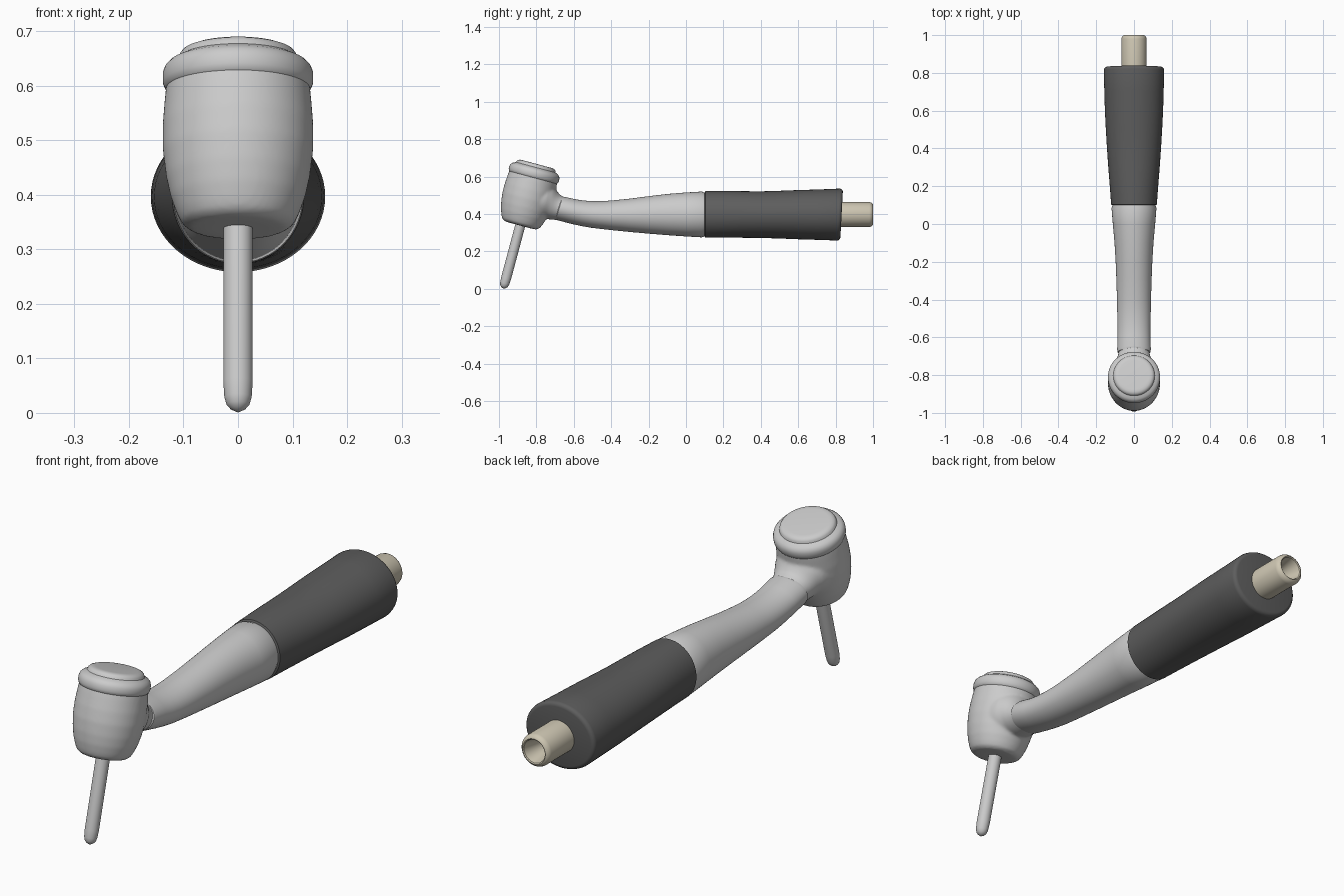
import bpy, bmesh
from math import sin, cos, pi, radians
from mathutils import Matrix

N = 64


def loft(bm, rings, mat=Matrix(), close=True):
    """Skin ellipses along local Y: (y, z centre, x radius, z radius, tilt)."""
    loops = []
    for y, zc, rx, rz, tilt in rings:
        t = radians(tilt)
        loops.append([bm.verts.new(mat @ Matrix.Translation((
            rx * cos(a), y + rz * sin(a) * sin(t), zc + rz * sin(a) * cos(t))).translation)
            for a in (2 * pi * i / N for i in range(N))])
    for a, b in zip(loops, loops[1:]):
        for i in range(N):
            j = (i + 1) % N
            bm.faces.new((a[i], a[j], b[j], b[i]))
    if close:
        bm.faces.new(loops[0])
        bm.faces.new(loops[-1])


def lathe(bm, profile, mat, zc=0):
    loft(bm, [(s, zc, r, r, 0) for s, r in profile], mat)


def finish(name, bm, color=None):
    bmesh.ops.recalc_face_normals(bm, faces=bm.faces)
    me = bpy.data.meshes.new(name)
    bm.to_mesh(me)
    bm.free()
    ob = bpy.data.objects.new(name, me)
    bpy.context.collection.objects.link(ob)
    bpy.ops.object.select_all(action='DESELECT')
    ob.select_set(True)
    bpy.context.view_layer.objects.active = ob
    bpy.ops.object.shade_smooth_by_angle(angle=radians(40))
    if color:
        m = bpy.data.materials.new(name + "_material")
        m.diffuse_color = (*color, 1)
        me.materials.append(m)
    return ob


# Head frame: local Y runs up the tilted bur axis from the tip
head = Matrix.Translation((0, -0.977, 0)) @ Matrix.Rotation(radians(75), 4, 'X')
# Neck frame: local Y runs from the head axis toward the handle
neck = Matrix.Translation((0, -0.852, 0.478)) @ Matrix.Rotation(radians(-15), 4, 'X')

# Bur
bm = bmesh.new()
lathe(bm, [(0.002, 0.003), (0.008, 0.014), (0.016, 0.021), (0.03, 0.025),
           (0.06, 0.027), (0.40, 0.027)], head)
finish("bur", bm)

# Head body fused with its flared neck
bm = bmesh.new()
lathe(bm, [(0.350, 0.06), (0.352, 0.088), (0.362, 0.103), (0.38, 0.112), (0.41, 0.123),
           (0.45, 0.132), (0.50, 0.138), (0.55, 0.138), (0.60, 0.134), (0.635, 0.130)], head)
loft(bm, [(0.0, 0, 0.11, 0.11, 0), (0.06, 0.01, 0.123, 0.115, 0), (0.10, 0.018, 0.112, 0.102, 0),
          (0.125, 0.016, 0.099, 0.090, 0), (0.148, 0.006, 0.089, 0.077, 0),
          (0.165, 0.001, 0.084, 0.069, 0), (0.20, 0, 0.080, 0.062, 0)], neck)
ob = finish("head_body", bm)
rm = ob.modifiers.new("fuse", 'REMESH')
rm.mode = 'VOXEL'
rm.voxel_size = 0.006
rm.use_smooth_shade = True
sm = ob.modifiers.new("fillet", 'SMOOTH')
sm.factor = 0.5
sm.iterations = 8

# Push-button cap
bm = bmesh.new()
lathe(bm, [(0.610, 0.115), (0.612, 0.128), (0.618, 0.134), (0.628, 0.138), (0.645, 0.138),
           (0.656, 0.134), (0.664, 0.126), (0.669, 0.116), (0.672, 0.110), (0.680, 0.107),
           (0.686, 0.102), (0.690, 0.092), (0.691, 0.08)], head)
finish("head_cap", bm)

# Curved handle, from (y, bottom, top, x radius, tilt)
spec = [(-0.683, 0.375, 0.490, 0.080, 17), (-0.678, 0.368, 0.495, 0.087, 17),
        (-0.665, 0.363, 0.494, 0.089, 17), (-0.60, 0.346, 0.479, 0.087, 12),
        (-0.55, 0.335, 0.472, 0.087, 8), (-0.50, 0.326, 0.469, 0.088, 5),
        (-0.45, 0.320, 0.469, 0.089, 3), (-0.40, 0.314, 0.472, 0.090, 0),
        (-0.30, 0.304, 0.482, 0.093, 0), (-0.20, 0.295, 0.495, 0.097, 0),
        (-0.10, 0.287, 0.507, 0.103, 0), (0.0, 0.280, 0.515, 0.112, 0),
        (0.085, 0.275, 0.520, 0.119, 0), (0.096, 0.280, 0.515, 0.115, 0),
        (0.15, 0.285, 0.512, 0.112, 0)]
bm = bmesh.new()
loft(bm, [(y, (b + t) / 2, rx, (t - b) / 2, k) for y, b, t, rx, k in spec])
finish("handle", bm)

# Dark flared grip
spec = [(0.100, 0.280, 0.515, 0.115, 0), (0.104, 0.273, 0.522, 0.121, 0),
        (0.20, 0.273, 0.523, 0.128, 0), (0.30, 0.273, 0.522, 0.136, 0),
        (0.40, 0.272, 0.521, 0.143, 0), (0.50, 0.269, 0.524, 0.149, 0),
        (0.60, 0.265, 0.528, 0.154, 1), (0.70, 0.262, 0.531, 0.157, 2),
        (0.815, 0.258, 0.536, 0.160, 3), (0.824, 0.260, 0.534, 0.158, 3),
        (0.830, 0.266, 0.528, 0.152, 3), (0.832, 0.274, 0.520, 0.144, 3)]
bm = bmesh.new()
loft(bm, [(y, (b + t) / 2, rx, (t - b) / 2, k) for y, b, t, rx, k in spec])
finish("grip", bm, (0.11, 0.11, 0.11))

# Hollow rear connector
bm = bmesh.new()
lathe(bm, [(0.80, 0.067), (0.980, 0.067), (0.990, 0.064), (0.998, 0.057), (1.0, 0.052),
           (0.997, 0.048), (0.93, 0.033), (0.90, 0.031)], Matrix(), 0.397)
finish("connector", bm, (0.62, 0.57, 0.45))
